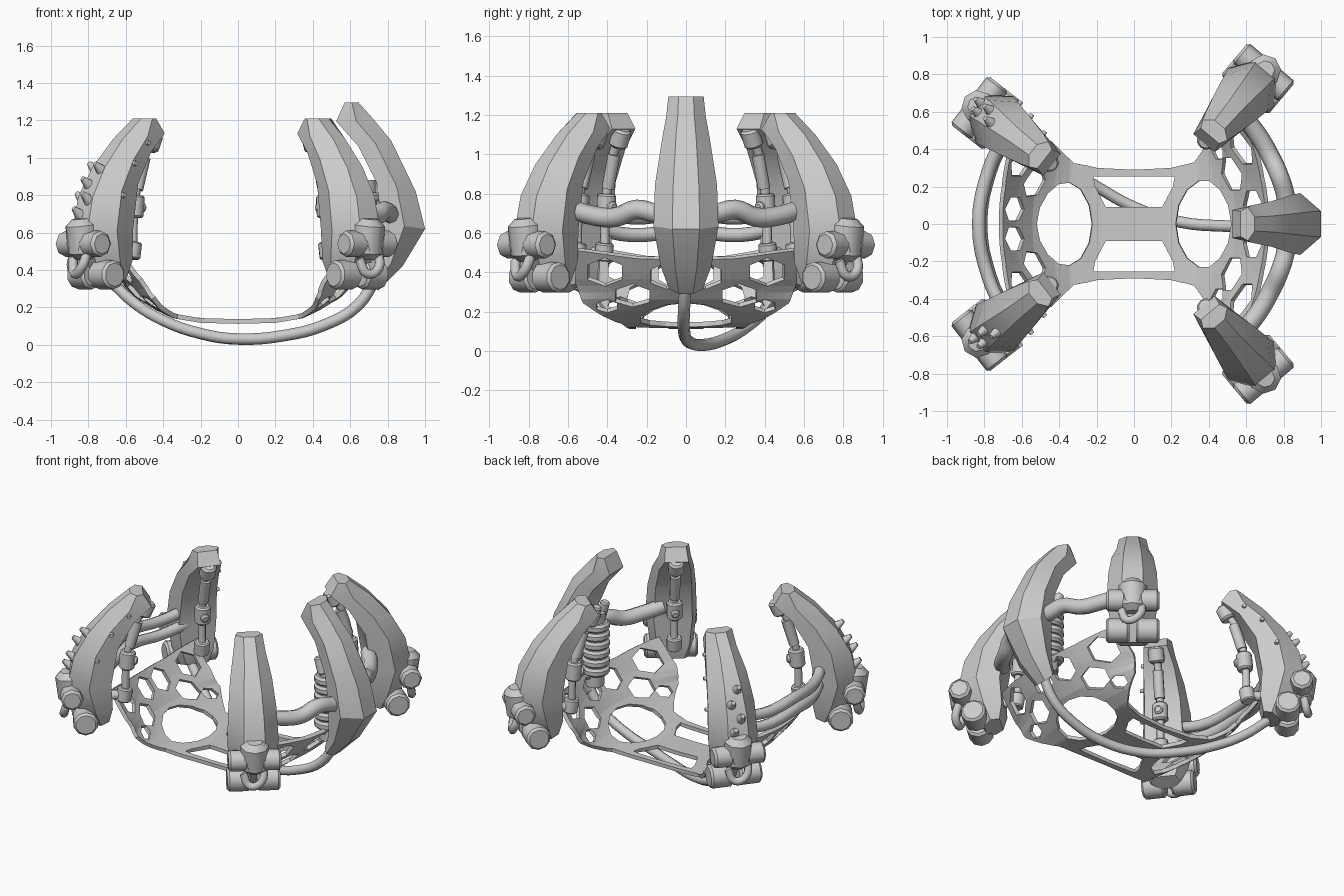
import bpy, bmesh
from math import radians, cos, sin, pi
from mathutils import Matrix, Vector

if "Cube" in bpy.data.objects:
    bpy.data.objects.remove(bpy.data.objects["Cube"])


def finish(bm, name, mat=None, smooth=None):
    bmesh.ops.recalc_face_normals(bm, faces=bm.faces)
    me = bpy.data.meshes.new(name)
    bm.to_mesh(me)
    bm.free()
    if smooth:
        for p in me.polygons:
            p.use_smooth = True
        me.set_sharp_from_angle(angle=radians(smooth))
    ob = bpy.data.objects.new(name, me)
    if mat:
        ob.matrix_world = mat
    bpy.context.collection.objects.link(ob)
    return ob


def cyl(name, mat, a, b, r, r2=None, sides=10, bevel=0.0):
    """Capped cylinder or cone from a to b in the local frame mat."""
    a, b = Vector(a), Vector(b)
    bm = bmesh.new()
    bmesh.ops.create_cone(bm, cap_ends=True, segments=sides, radius1=r,
                          radius2=r if r2 is None else r2, depth=(b - a).length)
    rot = (b - a).to_track_quat('Z', 'Y').to_matrix().to_4x4()
    bm.transform(Matrix.Translation((a + b) / 2) @ rot)
    ob = finish(bm, name, mat, 46)
    if bevel:
        m = ob.modifiers.new("chamfer", 'BEVEL')
        m.width, m.segments = bevel, 1
        m.limit_method, m.angle_limit = 'ANGLE', radians(60)
    return ob


def tube(name, pts, r, mat=None):
    cu = bpy.data.curves.new(name, 'CURVE')
    cu.dimensions = '3D'
    cu.bevel_depth, cu.bevel_resolution, cu.resolution_u = r, 2, 4
    cu.use_fill_caps = True
    sp = cu.splines.new('BEZIER')
    sp.bezier_points.add(len(pts) - 1)
    for bp, p in zip(sp.bezier_points, pts):
        bp.co = p
        bp.handle_left_type = bp.handle_right_type = 'AUTO'
    ob = bpy.data.objects.new(name, cu)
    if mat:
        ob.matrix_world = mat
    bpy.context.collection.objects.link(ob)
    return ob


def petal(name, mat, stations):
    """Loft six-sided rings: outer r,z / inner r,z / half width."""
    bm = bmesh.new()
    rings = []
    for ro, zo, ri, zi, w in stations:
        rm, zm = ro * .52 + ri * .48, zo * .52 + zi * .48
        rings.append([bm.verts.new(p) for p in (
            (ro, -.42 * w, zo), (ro, .42 * w, zo), (rm, w, zm),
            (ri, .75 * w, zi), (ri, -.75 * w, zi), (rm, -w, zm))])
    for p, q in zip(rings, rings[1:]):
        for i in range(6):
            j = (i + 1) % 6
            bm.faces.new((p[i], p[j], q[j], q[i]))
    bm.faces.new(rings[0])
    bm.faces.new(rings[-1])
    return finish(bm, name, mat, 27)


# perforated cradle: flat outline with holes, then bent into a bowl
PROF = [(0, .125), (.2, .13), (.35, .155), (.45, .2), (.55, .27), (.65, .38), (.74, .51)]


def bend(u, y):
    s, d = (1 if u >= 0 else -1), abs(u)
    t = min(1, max(0, (d - .3) / .35))
    for (x0, z0), (x1, z1) in zip(PROF, PROF[1:]):
        l = ((x1 - x0) ** 2 + (z1 - z0) ** 2) ** .5
        if d <= l or x1 == PROF[-1][0]:
            k = d / l
            x, z = x0 + (x1 - x0) * k, z0 + (z1 - z0) * k
            break
        d -= l
    if s < 0:
        y *= 1 - .2 * t
    return s * (x - .5 * y * y * t), y, z


def ngon(cx, cy, rx, ry, n):
    return [(cx + rx * cos(2 * pi * i / n), cy + ry * sin(2 * pi * i / n)) for i in range(n)]


quarter = [(.84, 0), (.85, .25), (.90, .55), (.70, .56), (.55, .52), (.43, .42), (.33, .33), (.2, .30)]
upper = quarter[1:] + [(0, .29)] + [(-u, y) for u, y in reversed(quarter[1:])]
loops = [[(.84, 0)] + upper + [(-.84, 0)] + [(u, -y) for u, y in reversed(upper)]]
for s in (1, -1):
    loops.append(ngon(s * .39, 0, .165, .235, 14))
    loops.append([(u, s * y) for u, y in
                  ((-.22, .255), (.22, .255), (.21, .2), (.15, .09), (-.15, .09), (-.21, .2))])
    for t in (1, -1):
        for u, y, r, ry in ((.605, .27, .085, .1), (.74, .1, .085, .09), (.765, .41, .09, .1), (.525, .4, .055, .06)):
            loops.append(ngon(s * u, t * y, r, ry, 6))
bm = bmesh.new()
for lp in loops:
    vs = [bm.verts.new((u, y, 0)) for u, y in lp]
    for i, v in enumerate(vs):
        bm.edges.new((v, vs[i - 1]))
bmesh.ops.triangle_fill(bm, use_beauty=True, edges=bm.edges[:], normal=(0, 0, 1))
for axis, n in (((1, 0, 0), 20), ((0, 1, 0), 12)):
    for i in range(-n, n + 1):
        bmesh.ops.bisect_plane(bm, geom=bm.verts[:] + bm.edges[:] + bm.faces[:],
                               plane_co=Vector(axis) * i * .045, plane_no=axis)
bmesh.ops.remove_doubles(bm, verts=bm.verts[:], dist=.002)
for v in bm.verts:
    v.co = bend(v.co.x, v.co.y)
net = finish(bm, "cradle_net", smooth=40)
for p in net.data.polygons:
    p.use_smooth = False
sol = net.modifiers.new("thickness", 'SOLIDIFY')
sol.thickness, sol.offset = .025, 0

# middle back petal
I = Matrix.Identity(4)
petal("centre_petal", I, [
    (.645, 1.295, .57, 1.295, .09), (.73, 1.2, .525, 1.195, .1), (.82, 1.09, .645, 1.06, .122),
    (.95, .82, .74, .87, .158), (1.0, .62, .77, .65, .165), (.88, .42, .75, .45, .13), (.75, .29, .70, .34, .085)])

# ribbed spring pack on its inner face
cyl("spring_core", I, (.69, 0, .38), (.68, 0, .88), .06)
for i in range(6):
    z = .46 + i * .06
    cyl("spring_rib", I, (.68, 0, z), (.68, 0, z + .054), .088, sides=12, bevel=.014)
for s in (1, -1):
    cyl("spring_clamp", I, (.67, s * .045, .83), (.64, s * .045, .94), .03, bevel=.008)

# four corner petals with their joints and pistons
CORNER = [
    (-.33, 1.21, -.41, 1.21, .085), (-.20, 1.1, -.46, 1.13, .1), (-.07, .95, -.35, 1.03, .13),
    (.02, .79, -.25, .86, .15), (.06, .6, -.21, .62, .16), (-.01, .43, -.22, .45, .135),
    (-.1, .32, -.2, .35, .095)]
for side, px, py, ang in (("right", .67, .785, 50), ("left", -.8, .6, 142)):
    for end, s in (("back", 1), ("front", -1)):
        M = Matrix.Translation((px, s * py, 0)) @ Matrix.Rotation(radians(s * ang), 4, 'Z')
        tag = f"{side}_{end}_"
        petal(tag + "petal", M, CORNER)
        # joint cluster
        cyl(tag + "joint_hub", M, (.02, 0, .46), (.05, 0, .675), .088, sides=8, bevel=.035)
        cyl(tag + "joint_core", M, (-.1, 0, .54), (.1, 0, .54), .075, sides=8, bevel=.02)
        for t in (1, -1):
            cyl(tag + "upper_joint", M, (.035, t * .04, .54), (.035, t * .165, .54), .07, sides=8, bevel=.015)
            cyl(tag + "lower_joint", M, (-.05, t * .02, .375), (-.05, t * .165, .375), .078, bevel=.014)
        tube(tag + "joint_hose", [(.05, .06, .5), (.08, .04, .41), (.07, -.03, .38), (.05, -.07, .46)], .026, M)
        # piston along the inner face
        tube(tag + "piston_rod", [(-.43, 0, 1.1), (-.36, 0, .97), (-.32, 0, .8), (-.305, 0, .65), (-.305, 0, .47)], .024, M)
        cyl(tag + "piston_head", M, (-.45, 0, 1.13), (-.41, 0, 1.04), .05, bevel=.012)
        cyl(tag + "piston_upper", M, (-.38, 0, 1.0), (-.33, 0, .83), .033)
        cyl(tag + "piston_sleeve", M, (-.32, 0, .8), (-.31, 0, .68), .05, bevel=.01)
        cyl(tag + "piston_knob", M, (-.315, 0, .74), (-.38, 0, .73), .028, bevel=.01)
        cyl(tag + "piston_foot", M, (-.305, 0, .55), (-.29, 0, .46), .048, bevel=.008)
        cyl(tag + "mount", M, (-.31, 0, .5), (-.18, 0, .5), .03)
        if side == "left":
            # spikes on the back and rivets on the outward side
            for i, (r, z) in enumerate(((-.06, .93), (-.015, .85), (.025, .77), (.045, .69))):
                y = (.025, -.025)[i % 2]
                cyl(tag + "spike", M, (r - .015, y, z), (r + .035, y, z + .04), .034, .014, 8)
            for r, z, w in ((-.32, 1.08, .1), (-.21, .97, .13), (-.12, .8, .148)):
                cyl(tag + "rivet", M, (r, -s * (w - .02), z), (r, -s * (w + .018), z), .018, .012, 8)

# thick wavy hoses from the back petal to the right corners
for s, end in ((1, "back"), (-1, "front")):
    tube("thick_hose_" + end, [(.58, s * .58, .72), (.66, s * .48, .69), (.73, s * .36, .68),
                               (.78, s * .25, .72), (.81, s * .15, .70), (.82, s * .05, .70)], .05)

# hoses between the left petals
for x, z in ((-.01, .7), (0, .61)):
    tube("side_hose", [(-.68 + x, -.48, z + .02), (-.77 + x, -.28, z - .02), (-.82 + x, 0, z),
                       (-.77 + x, .28, z - .02), (-.68 + x, .48, z + .02)], .036)

# cable passing under the cradle
tube("under_cable", [(.74, 0, .36), (.64, -.01, .21), (.46, -.01, .105), (.25, .01, .05), (0, .09, .031),
                     (-.2, .2, .06), (-.4, .32, .13), (-.55, .41, .22), (-.68, .47, .34)], .031)
